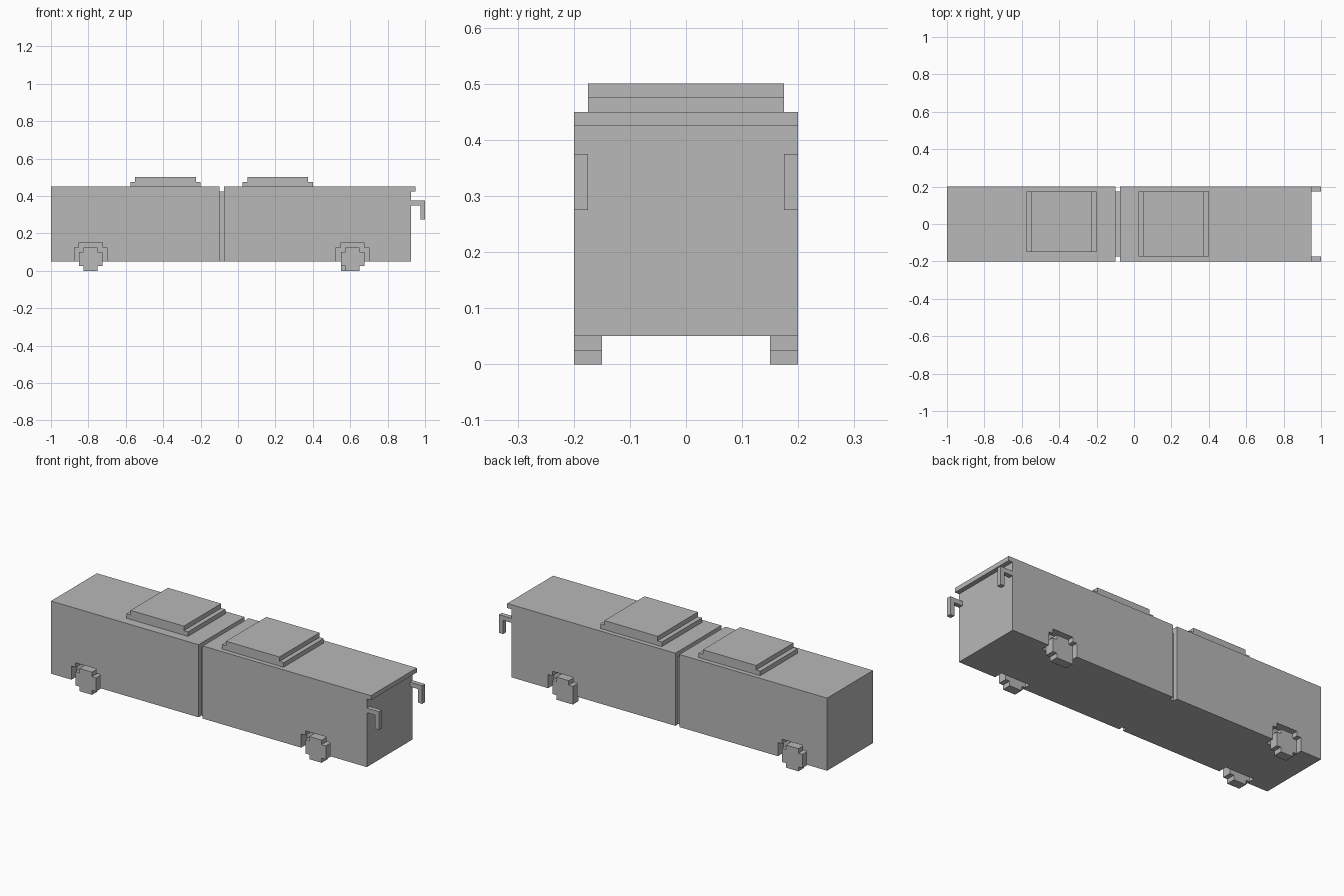
import bpy, bmesh

U = 0.025          # size of one building block
HALF = 8           # half body width in blocks

cube = bpy.data.objects.get("Cube")
if cube:
    bpy.data.objects.remove(cube, do_unlink=True)

grey = bpy.data.materials.new("plain grey")
grey.use_nodes = True
COLOUR = (0.48, 0.48, 0.48, 1)
grey.diffuse_color = COLOUR
grey.node_tree.nodes["Principled BSDF"].inputs["Base Color"].default_value = COLOUR


def prism(name, profile, y0, y1):
    """Extrude a side profile of (x, z) block coordinates from y0 to y1."""
    bm = bmesh.new()
    face = bm.faces.new([bm.verts.new((x * U, y0 * U, z * U)) for x, z in profile])
    moved = bmesh.ops.extrude_face_region(bm, geom=[face])["geom"]
    verts = [v for v in moved if isinstance(v, bmesh.types.BMVert)]
    bmesh.ops.translate(bm, verts=verts, vec=(0, (y1 - y0) * U, 0))
    bmesh.ops.recalc_face_normals(bm, faces=bm.faces)
    mesh = bpy.data.meshes.new(name)
    bm.to_mesh(mesh)
    bm.free()
    mesh.materials.append(grey)
    obj = bpy.data.objects.new(name, mesh)
    bpy.context.collection.objects.link(obj)
    return obj


def box(x0, x1, z0, z1):
    return [(x0, z0), (x1, z0), (x1, z1), (x0, z1)]


def mirrored(half, cx):
    """Complete a half profile about the vertical line x = cx."""
    return [(cx + x, z) for x, z in half] + [(cx - x, z) for x, z in reversed(half)]


def cut(target, cutter):
    mod = target.modifiers.new("arch", "BOOLEAN")
    mod.operation = "DIFFERENCE"
    mod.solver = "EXACT"
    mod.object = cutter
    cutter.hide_render = True
    bpy.context.view_layer.objects.active = target
    bpy.ops.object.modifier_apply(modifier=mod.name)
    bpy.data.objects.remove(cutter, do_unlink=True)


# Two body sections; the front one carries the roof lip over the windscreen
rear_body = prism("rear_body", box(-40, -4, 2, 18), -HALF, HALF)
front_body = prism("front_body", [(-3, 2), (37, 2), (37, 17), (38, 17), (38, 18), (-3, 18)],
                   -HALF, HALF)

# Narrower joint between the sections
prism("joint", box(-4, -3, 2, 17), -7, 7)

# Stepped wheel arches and wheels on both sides
ARCH = [(3.5, 1), (3.5, 5), (2.5, 5), (2.5, 6)]
WHEEL = [(1.5, 0), (1.5, 1), (2.5, 1), (2.5, 4), (1.5, 4), (1.5, 5)]
for label, body, cx in (("rear", rear_body, -31.5), ("front", front_body, 24.5)):
    for side, s in (("left", 1), ("right", -1)):
        cut(body, prism("arch_cutter", mirrored(ARCH, cx), s * 6, s * 9))
        prism(f"{label}_{side}_wheel", mirrored(WHEEL, cx), s * 6, s * HALF)

# Small corner block on one front wheel
prism("wheel_corner", box(22, 23, 0, 1), 6, HALF)

# Stepped roof units
for label, x0, x1, y0 in (("rear", -23, -8, -6), ("front", 1, 16, -7)):
    prism(label + "_roof_unit",
          [(x0, 18), (x1, 18), (x1, 19), (x1 - 1, 19), (x1 - 1, 20),
           (x0 + 1, 20), (x0 + 1, 19), (x0, 19)], y0, 7)

# Hooked side mirrors
for side, s in (("left", 1), ("right", -1)):
    prism(side + "_mirror",
          [(37, 14), (39, 14), (39, 11), (40, 11), (40, 15), (37, 15)], s * 7, s * HALF)
